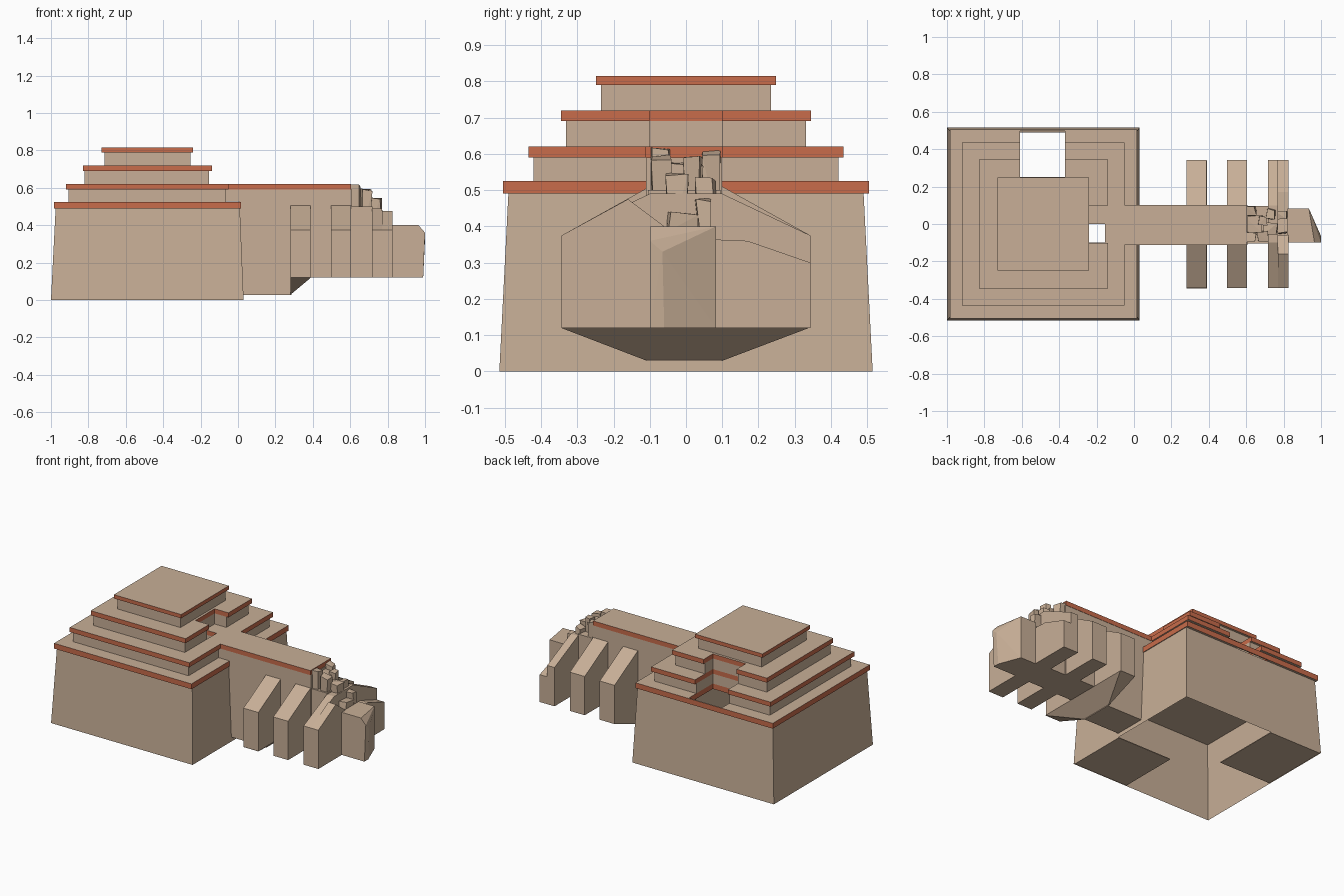
import bpy, bmesh, random
from mathutils import Vector

random.seed(4)
if "Cube" in bpy.data.objects:
    bpy.data.objects.remove(bpy.data.objects["Cube"], do_unlink=True)


def material(name, rgb):
    m = bpy.data.materials.new(name)
    m.use_nodes = True
    m.diffuse_color = (*rgb, 1)
    m.node_tree.nodes["Principled BSDF"].inputs["Base Color"].default_value = (*rgb, 1)
    return m


TAN = material("sandstone", (0.58, 0.43, 0.31))
RED = material("terracotta", (0.58, 0.15, 0.07))


def finish(name, bm):
    bmesh.ops.recalc_face_normals(bm, faces=bm.faces)
    me = bpy.data.meshes.new(name)
    bm.to_mesh(me)
    bm.free()
    ob = bpy.data.objects.new(name, me)
    bpy.context.scene.collection.objects.link(ob)
    me.materials.append(TAN)
    return ob


def hull(name, points):
    bm = bmesh.new()
    for p in points:
        bm.verts.new(p)
    res = bmesh.ops.convex_hull(bm, input=bm.verts)
    loose = [v for v in bm.verts if not v.link_faces]
    bmesh.ops.delete(bm, geom=loose, context='VERTS')
    bmesh.ops.dissolve_limit(bm, angle_limit=0.01, verts=bm.verts, edges=bm.edges)
    return finish(name, bm)


def box(name, xs, ys, zs, jitter=0):
    r = lambda: random.uniform(-jitter, jitter)
    return hull(name, [(x + r(), y + r(), z + r()) for x in xs for y in ys for z in zs])


def prism(name, xs, profile):
    return hull(name, [(x, y, z) for x in xs for y, z in profile])


def paint_edges(ob):
    # vertical faces of a cornice are terracotta
    ob.data.materials.append(RED)
    for f in ob.data.polygons:
        f.material_index = int(abs(f.normal.z) < 0.5)


def cut(ob, cutters):
    for c in cutters:
        mod = ob.modifiers.new("cut", 'BOOLEAN')
        mod.operation = 'DIFFERENCE'
        mod.solver = 'EXACT'
        mod.object = c
    bpy.context.view_layer.update()
    dg = bpy.context.evaluated_depsgraph_get()
    me = bpy.data.meshes.new_from_object(ob.evaluated_get(dg))
    ob.modifiers.clear()
    ob.data = me


# Hollow battered base, open below
bm = bmesh.new()
rings = []
for x0, x1, y, z in ((-1, 0.03, 0.515, 0), (-0.975, 0.01, 0.49, 0.49)):
    rings.append([bm.verts.new(p) for p in ((x0, -y, z), (x1, -y, z), (x1, y, z), (x0, y, z))])
for i in range(4):
    j = (i + 1) % 4
    bm.faces.new((rings[0][i], rings[0][j], rings[1][j], rings[1][i]))
finish("base_walls", bm)
box("floor_front", (-0.37, 0.025), (-0.51, -0.11), (0, 0.005))
box("floor_back", (-0.995, -0.62), (0.05, 0.51), (0, 0.005))

# Shafts through the terraces
shafts = [box("back_shaft_cutter", (-0.61, -0.37), (0.25, 0.497), (-1, 2)),
          box("side_shaft_cutter", (-0.24, -0.155), (-0.1, 0), (-1, 2))]
passage = box("passage_cutter", (-0.24, 0.1), (-0.101, 0.1), (0.62, 2))

# Stepped terraces, each a wall with a projecting cornice
terraces = [("first", None, (-0.985, 0.015), 0.505, 0.49, 0.49, 0.525),
            ("second", (-0.905, -0.065), (-0.92, -0.05), 0.435, 0.525, 0.59, 0.62),
            ("third", (-0.82, -0.155), (-0.83, -0.14), 0.345, 0.62, 0.69, 0.72),
            ("top", (-0.715, -0.255), (-0.73, -0.24), 0.248, 0.72, 0.79, 0.815)]
for name, wall, rim, y, z0, z1, z2 in terraces:
    cutters = shafts + ([passage] if name == "third" else [])
    if name == "top":
        cutters = []
    parts = [box(name + "_cornice", rim, (-y, y), (z1, z2))]
    if wall:
        w = y - 0.014
        parts.append(box(name + "_wall", wall, (-w, w), (z0, z1)))
    for ob in parts:
        if cutters:
            cut(ob, cutters)
    paint_edges(parts[0])
for c in shafts + [passage]:
    bpy.data.objects.remove(c, do_unlink=True)

# Causeway
Y = (-0.11, 0.1)
box("causeway_near", (0.005, 0.285), Y, (0.028, 0.59))
box("causeway_far", (0.28, 0.61), Y, (0.12, 0.59))
box("causeway_join", (-0.065, 0.02), Y, (0.526, 0.59))
paint_edges(box("causeway_cornice", (-0.05, 0.605), (-0.112, 0.102), (0.59, 0.62)))
hull("causeway_underside",
     [(x, y, 0.12) for x in (0.28, 0.39) for y in (-0.345, 0.34)]
     + [(0.28, y, 0.028) for y in (-0.105, 0.097)])

# Buttresses
W = 0.343
RIB = [(-W, 0.12), (W, 0.12), (W, 0.375), (0.1, 0.51), (-0.1, 0.51), (-W, 0.375)]
prism("near_buttress", (0.28, 0.388), RIB)
prism("middle_buttress", (0.497, 0.605), RIB)

# Broken far buttress
prism("far_buttress_back", (0.717, 0.77), [(y, min(z, 0.49)) for y, z in RIB])
prism("far_buttress_right", (0.77, 0.825),
      [(-W, 0.12), (-W, 0.375), (-0.16, 0.475), (-0.12, 0.42), (-0.06, 0.4), (-0.06, 0.12)])
prism("far_buttress_left", (0.77, 0.825),
      [(W, 0.12), (W, 0.3), (0.21, 0.3), (0.17, 0.36), (-0.07, 0.37), (-0.07, 0.12)])

# Ruined end of the causeway
box("ruin_core", (0.6, 0.72), (-0.105, 0.095), (0.12, 0.5))
STEPS = [((0.6, 0.65), (-0.1, -0.05), 0.61), ((0.6, 0.65), (0.045, 0.09), 0.605),
         ((0.6, 0.68), (-0.05, 0.04), 0.57), ((0.66, 0.71), (-0.09, -0.04), 0.59),
         ((0.67, 0.71), (0.0, 0.04), 0.585), ((0.7, 0.765), (-0.05, 0.0), 0.54),
         ((0.71, 0.76), (0.03, 0.075), 0.53), ((0.75, 0.82), (-0.05, 0.03), 0.44),
         ((0.76, 0.82), (0.03, 0.07), 0.475)]
for i, (xs, ys, top) in enumerate(STEPS):
    box(f"rubble_block_{i + 1}", xs, ys, (0.38, top), 0.009)

# Broken end block with a slanted face
hull("end_block", [(0.82, -0.1, z) for z in (0.12, 0.4)] + [(0.82, 0.083, z) for z in (0.12, 0.4)]
     + [(0.935, 0.083, 0.12), (0.935, 0.083, 0.4), (0.99, -0.06, 0.12), (0.945, 0.01, 0.4),
        (1.0, -0.065, 0.33), (0.99, -0.1, 0.12), (1.0, -0.1, 0.36), (0.965, -0.1, 0.4)])
